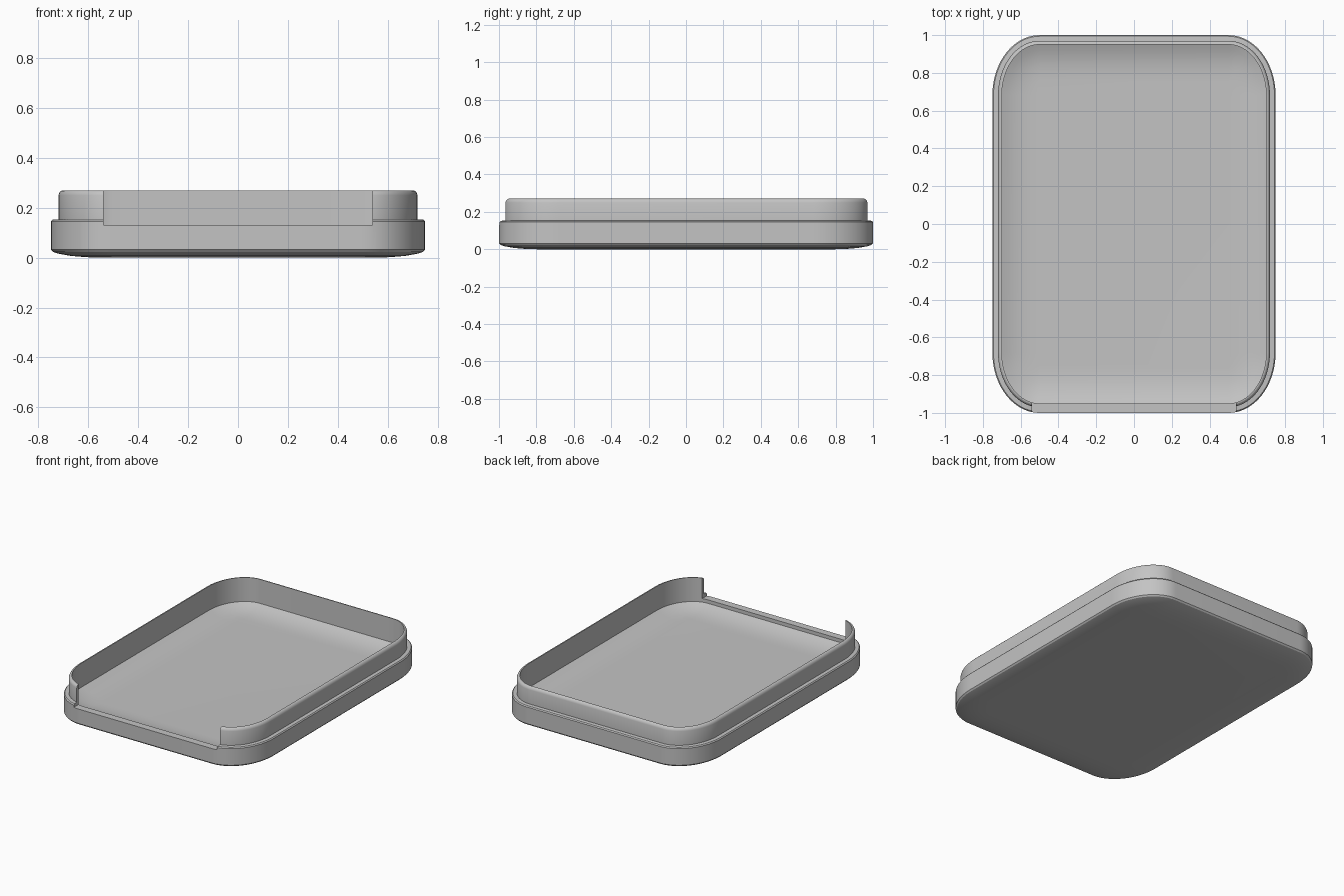
import bpy, bmesh, math

cube = bpy.data.objects.get("Cube")
if cube:
    bpy.data.objects.remove(cube)

HALF_X, HALF_Y = 0.75, 1.0
RADIUS_X, RADIUS_Y = 0.25, 0.32
CORNER_STEPS = 20

grey = bpy.data.materials.new("plain_grey")
grey.use_nodes = True
colour = (0.55, 0.55, 0.55, 1)
grey.diffuse_color = colour
grey.node_tree.nodes["Principled BSDF"].inputs["Base Color"].default_value = colour


def outline(inset, z):
    """Rounded rectangle with elliptical corners, pulled in by inset."""
    points = []
    for quarter in range(4):
        for step in range(CORNER_STEPS + 1):
            a = (quarter + step / CORNER_STEPS) * math.pi / 2
            sx = 1 if quarter in (0, 3) else -1
            sy = 1 if quarter < 2 else -1
            points.append((sx * (HALF_X - RADIUS_X) + (RADIUS_X - inset) * math.cos(a),
                           sy * (HALF_Y - RADIUS_Y) + (RADIUS_Y - inset) * math.sin(a), z))
    return points


def loft(name, profile):
    """Closed shell from (inset, height) steps, capped at both ends."""
    bm = bmesh.new()
    rings = [[bm.verts.new(p) for p in outline(*step)] for step in profile]
    count = len(rings[0])
    for low, high in zip(rings, rings[1:]):
        for i in range(count):
            j = (i + 1) % count
            bm.faces.new((low[i], low[j], high[j], high[i]))
    bm.faces.new(rings[0][::-1])
    bm.faces.new(rings[-1])
    mesh = bpy.data.meshes.new(name)
    bm.to_mesh(mesh)
    bm.free()
    obj = bpy.data.objects.new(name, mesh)
    bpy.context.collection.objects.link(obj)
    mesh.materials.append(grey)
    return obj


# Shallow domed base, outer wall, ledge, raised rim, inner wall, dished floor
underside = [(0.2, 0), (0.14, 0.002), (0.08, 0.007), (0.03, 0.016), (0.008, 0.023), (0, 0.032)]
outside = [(0, 0.145), (0.006, 0.152), (0.03, 0.154)]
rim = [(0.03, 0.25), (0.033, 0.26), (0.039, 0.267), (0.045, 0.27), (0.05, 0.27)]
floor = [(0.05, 0.106), (0.08, 0.094), (0.12, 0.082), (0.16, 0.075), (0.2, 0.071), (0.24, 0.07)]
tray = loft("tray", underside + outside + rim + floor)

# Opening in the front wall
bpy.ops.mesh.primitive_cube_add(size=1, location=(0, -1, 0.33))
cutter = bpy.context.object
cutter.name = "front_opening_cutter"
cutter.scale = (1.08, 0.4, 0.4)
cutter.data.materials.append(grey)
cut = tray.modifiers.new("front_opening", 'BOOLEAN')
cut.operation = 'DIFFERENCE'
cut.solver = 'EXACT'
cut.object = cutter

bpy.ops.object.select_all(action='DESELECT')
tray.select_set(True)
bpy.context.view_layer.objects.active = tray
bpy.ops.object.modifier_apply(modifier=cut.name)
bpy.data.objects.remove(cutter)
bpy.ops.object.shade_smooth_by_angle(angle=math.radians(30))
